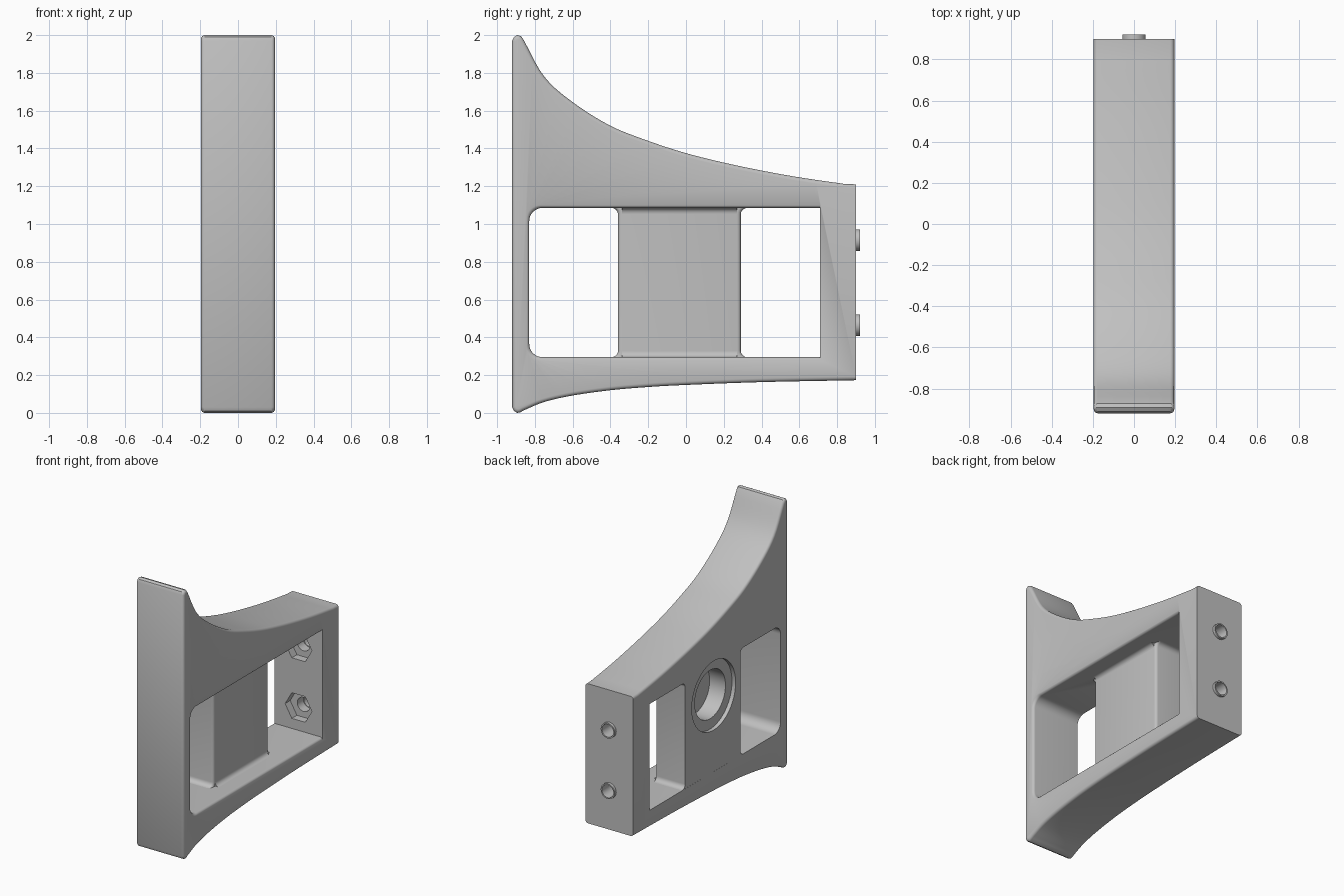
import bpy, bmesh
from math import sin, cos, pi, radians
from mathutils import Vector

old = bpy.data.objects.get("Cube")
if old:
    bpy.data.objects.remove(old, do_unlink=True)

grey = bpy.data.materials.new("plain grey")
grey.use_nodes = True
grey.diffuse_color = (0.53, 0.53, 0.53, 1)
grey.node_tree.nodes["Principled BSDF"].inputs["Base Color"].default_value = (0.53, 0.53, 0.53, 1)

HALF = 0.196              # half thickness of the bracket
BACK, WALL = 0.9, 0.71    # outer and inner faces of the end wall
LOW, HIGH = 0.295, 1.085  # floor and ceiling of the opening
FACE = 0.05               # outer face of the centre block
BOLT_Z = (0.465, 0.915)


def loft(name, loops, bevel=0, pick=None):
    """Skin equal loops, cap both ends and optionally round the picked edges."""
    bm = bmesh.new()
    rows = [[bm.verts.new(p) for p in loop] for loop in loops]
    n = len(rows[0])
    for a, b in zip(rows, rows[1:]):
        for i in range(n):
            j = (i + 1) % n
            bm.faces.new((a[i], a[j], b[j], b[i]))
    bm.faces.new(rows[0][::-1])
    bm.faces.new(rows[-1])
    bmesh.ops.recalc_face_normals(bm, faces=bm.faces[:])
    if bevel:
        edges = [e for e in bm.edges if pick(e.verts[0].co, e.verts[1].co)]
        bmesh.ops.bevel(bm, geom=edges, offset=bevel, segments=4, profile=0.5,
                        affect='EDGES', clamp_overlap=False)
    mesh = bpy.data.meshes.new(name)
    bm.to_mesh(mesh)
    bm.free()
    mesh.materials.append(grey)
    ob = bpy.data.objects.new(name, mesh)
    bpy.context.collection.objects.link(ob)
    return ob


def prism(name, pts, axis, a, b, **kw):
    place = (lambda t, u, v: (t, u, v)) if axis == 'x' else (lambda t, u, v: (u, t, v))
    return loft(name, [[place(t, u, v) for u, v in pts] for t in (a, b)], **kw)


def ring(u, v, r, n=48):
    return [(u + r * cos(2 * pi * i / n), v + r * sin(2 * pi * i / n)) for i in range(n)]


def cut(ob, tool):
    mod = ob.modifiers.new("cut", 'BOOLEAN')
    mod.operation, mod.solver, mod.object = 'DIFFERENCE', 'EXACT', tool
    bpy.context.view_layer.objects.active = ob
    bpy.ops.object.modifier_apply(modifier=mod.name)


def drop(tool):
    bpy.data.objects.remove(tool, do_unlink=True)


def smooth_path(pts, steps=5):
    """Catmull-Rom curve through the points."""
    p = [Vector(q) for q in pts]
    p = [2 * p[0] - p[1]] + p + [2 * p[-1] - p[-2]]
    out = []
    for a, b, c, d in zip(p, p[1:], p[2:], p[3:]):
        for k in range(steps):
            t = k / steps
            out.append(0.5 * (2 * b + (c - a) * t + (2 * a - 5 * b + 4 * c - d) * t * t
                              + (3 * b - a - 3 * c + d) * t ** 3))
    return [tuple(q) for q in out] + [tuple(pts[-1])]


# Body: swept side profile with rounded tips and rims, square at the back
upper = smooth_path([(-.86, 1.975), (-.75, 1.78), (-.6, 1.645), (-.4, 1.52), (-.2, 1.44),
                     (0, 1.375), (.2, 1.325), (.4, 1.283), (.6, 1.247), (.84, 1.212)])
lower = smooth_path([(BACK, .173), (.4, .163), (0, .148), (-.2, .137), (-.4, .12),
                     (-.6, .092), (-.75, .058), (-.86, .013)])
profile = ([(-.92, 1.97), (-.911, 1.99), (-.893, 2), (-.873, 1.994)] + upper + [(BACK, 1.21)]
           + lower + [(-.876, .003), (-.893, 0), (-.911, .01), (-.92, .03)])
body = prism("bracket_body", profile, 'x', -HALF, HALF, bevel=0.02,
             pick=lambda a, b: abs(a.x - b.x) < 1e-5 and min(a.y, b.y) < BACK - 1e-4)


# Opening: rounded front corners, flared rim on the +x side
def opening(grow, r=0.07, n=8):
    y0, z0, z1 = -.83 - grow, LOW - grow, HIGH + grow
    arc = [i * pi / 2 / n for i in range(n + 1)]
    return ([(WALL, z0), (WALL, z1)]
            + [(y0 + r - r * sin(a), z1 - r + r * cos(a)) for a in arc]
            + [(y0 + r - r * cos(a), z0 + r - r * sin(a)) for a in arc])


R = 0.02
stations = [(-.3, 0)]
stations += [(HALF + .001 - R + R * sin(a), R * (1 - cos(a))) for a in (i * pi / 10 for i in range(6))]
stations += [(.25, R + .001)]
tool = loft("opening_cutter", [[(x, y, z) for y, z in opening(g)] for x, g in stations])
cut(body, tool)
drop(tool)

# Bolt holes with hexagonal nut pockets through the end wall
for z in BOLT_Z:
    for pts, a, b in ((ring(0, z, .052, 32), WALL - .05, BACK + .05),
                      (ring(0, z, .11, 6), WALL - .05, WALL + .06)):
        tool = prism("bolt_cutter", pts, 'y', a, b)
        cut(body, tool)
        drop(tool)

# Centre block: flared where it meets floor and ceiling
mid_y, mid_z, w, h, f = -.035, (LOW + HIGH) / 2, .325, (HIGH - LOW) / 2, .035
quarter = [(w + f - f * cos(a), h - f + f * sin(a)) for a in (i * pi / 12 for i in range(7))]
quarter.append((w + f, h + .04))
outline = []
for su, sv in ((1, 1), (-1, 1), (-1, -1), (1, -1)):
    part = [(mid_y + su * u, mid_z + sv * v) for u, v in quarter]
    outline += part if su == sv else part[::-1]
block = prism("centre_block", outline, 'x', -HALF + .0005, FACE, bevel=0.02,
              pick=lambda a, b: min(a.x, b.x) > FACE - 1e-4)

# Bearing seat: shallow counterbore, then a blind bore
for r, depth in ((.257, .03), (.18, .16)):
    tool = prism("bearing_cutter", ring(-.046, .86, r, 64), 'x', -.3, -HALF + depth)
    cut(body, tool)
    cut(block, tool)
    drop(tool)

# Concave fillets between block face and opening walls
parts = [body, block]
for name, z, s in (("lower_fillet", LOW, 1), ("upper_fillet", HIGH, -1)):
    q = .03
    pts = [(FACE + q - q * cos(a), z + s * (q - q * sin(a))) for a in (i * pi / 12 for i in range(7))]
    pts += [(FACE + q, z - s * .01), (FACE - .01, z - s * .01), (FACE - .01, z + s * q)]
    parts.append(prism(name, pts, 'y', mid_y - w + .02, mid_y + w - .02))

# Locating sleeves standing proud of the back face
for name, z in zip(("lower_sleeve", "upper_sleeve"), BOLT_Z):
    sleeve = prism(name, ring(0, z, .057, 32), 'y', BACK - .06, .92)
    tool = prism("sleeve_cutter", ring(0, z, .047, 32), 'y', BACK - .2, 1)
    cut(sleeve, tool)
    drop(tool)
    parts.append(sleeve)

bpy.ops.object.select_all(action='DESELECT')
for ob in parts:
    ob.select_set(True)
bpy.context.view_layer.objects.active = body
bpy.ops.object.shade_smooth_by_angle(angle=radians(32))
